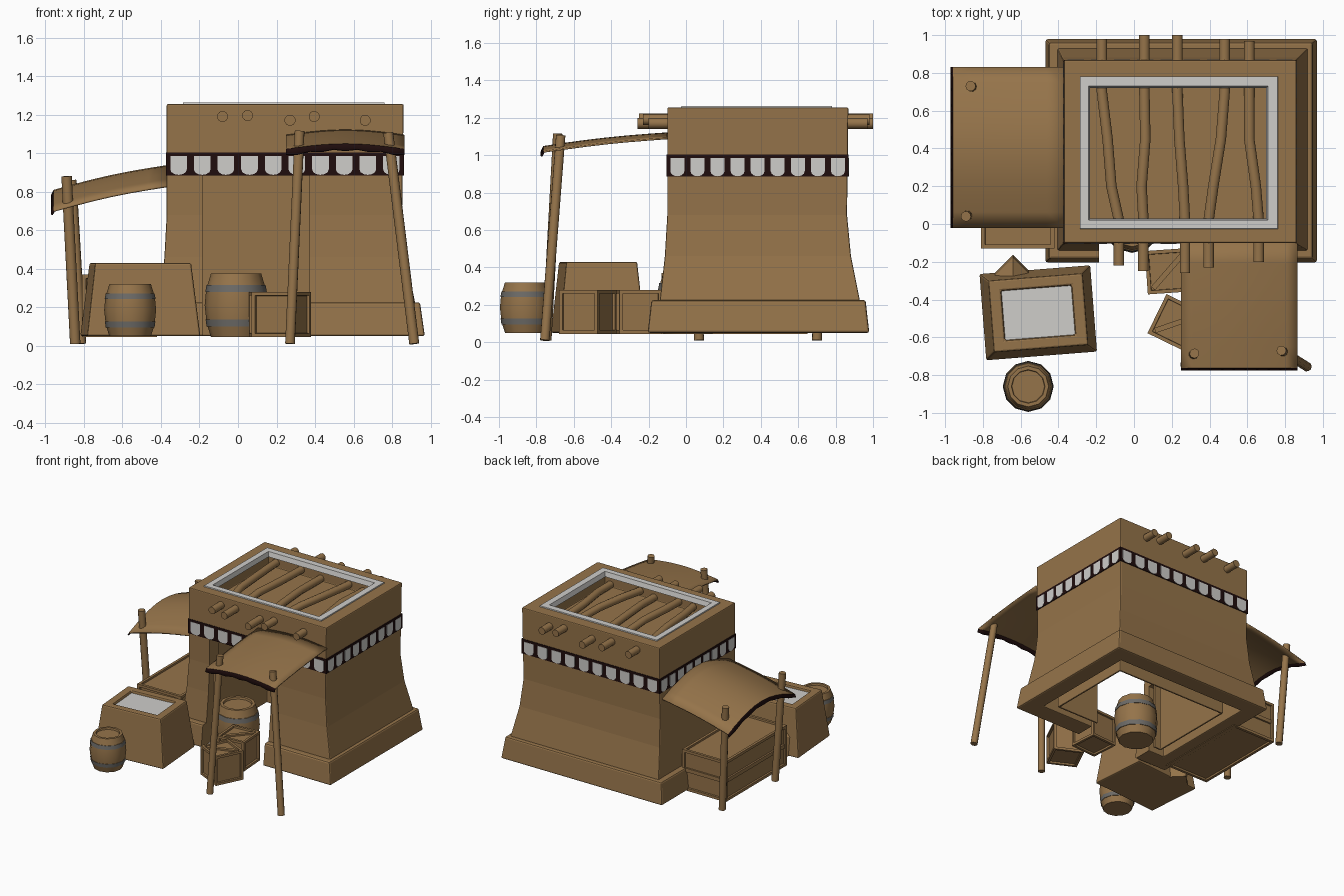
import bpy, bmesh, math
from mathutils import Vector, Matrix

if "Cube" in bpy.data.objects:
    bpy.data.objects.remove(bpy.data.objects["Cube"])


def mat(name, r, g, b):
    m = bpy.data.materials.new(name)
    m.diffuse_color = (r, g, b, 1)
    m.use_nodes = True
    m.node_tree.nodes["Principled BSDF"].inputs["Base Color"].default_value = m.diffuse_color
    return m


CLAY = mat("clay_brown", 0.30, 0.173, 0.068)
WHITE = mat("chalk_white", 0.62, 0.61, 0.59)
DARK = mat("dark_maroon", 0.014, 0.004, 0.004)
GREY = mat("hoop_grey", 0.15, 0.145, 0.135)


def finish(bm, name, mats, smooth=False, bevel=0):
    bmesh.ops.recalc_face_normals(bm, faces=bm.faces)
    me = bpy.data.meshes.new(name)
    bm.to_mesh(me)
    bm.free()
    ob = bpy.data.objects.new(name, me)
    bpy.context.collection.objects.link(ob)
    for m in mats:
        me.materials.append(m)
    if bevel:
        b = ob.modifiers.new("bevel", "BEVEL")
        b.width, b.segments, b.limit_method, b.angle_limit = bevel, 2, "ANGLE", math.radians(40)
    if smooth:
        for o in bpy.context.selected_objects:
            o.select_set(False)
        ob.select_set(True)
        bpy.context.view_layer.objects.active = ob
        bpy.ops.object.shade_smooth_by_angle(angle=math.radians(40))
    return ob


def bridge(bm, loops, closed):
    """Join vertex loops with quads; close into a ring or cap both ends."""
    n = len(loops[0])
    pairs = list(zip(loops, loops[1:])) + ([(loops[-1], loops[0])] if closed else [])
    for a, b in pairs:
        for i in range(n):
            j = (i + 1) % n
            bm.faces.new((a[i], a[j], b[j], b[i]))
    if not closed:
        bm.faces.new(loops[0])
        bm.faces.new(loops[-1])


def loft(name, rings, material=CLAY, closed=False, bevel=0, loc=(0, 0, 0), rot=0):
    """Rectangular rings (x0, x1, y0, y1, z) bridged in order."""
    bm = bmesh.new()
    loops = [[bm.verts.new(p) for p in ((a, c, z), (b, c, z), (b, d, z), (a, d, z))]
             for a, b, c, d, z in rings]
    bridge(bm, loops, closed)
    bm.transform(Matrix.Translation(loc) @ Matrix.Rotation(math.radians(rot), 4, "Z"))
    return finish(bm, name, [material], bevel=bevel)


def box(name, x0, x1, y0, y1, z0, z1, **k):
    return loft(name, [(x0, x1, y0, y1, z0), (x0, x1, y0, y1, z1)], **k)


def tube(name, pts, r):
    bm = bmesh.new()
    pts = [Vector(p) for p in pts]
    loops = []
    for i, p in enumerate(pts):
        d = pts[min(i + 1, len(pts) - 1)] - pts[max(i - 1, 0)]
        m = Matrix.Translation(p) @ d.to_track_quat("Z", "X").to_matrix().to_4x4()
        loops.append([bm.verts.new(m @ Vector((r * math.cos(t * math.pi / 5), r * math.sin(t * math.pi / 5), 0)))
                      for t in range(10)])
    bridge(bm, loops, False)
    return finish(bm, name, [CLAY], smooth=True)


def barrel(name, x, y, z0, r, h):
    prof = [(0.80, 0), (0.91, 0.17), (0.94, 0.17), (0.97, 0.28), (0.95, 0.28), (1, 0.5), (0.96, 0.71),
            (0.98, 0.71), (0.94, 0.82), (0.91, 0.82), (0.80, 1), (0.66, 1), (0.64, 0.95)]
    bm = bmesh.new()
    loops = [[bm.verts.new((x + r * a * math.cos(t * math.pi / 6), y + r * a * math.sin(t * math.pi / 6), z0 + h * b))
              for t in range(12)] for a, b in prof]
    bridge(bm, loops, False)
    for f in bm.faces:
        c = (f.calc_center_median().z - z0) / h
        if len(f.verts) == 4 and (0.2 < c < 0.25 or 0.73 < c < 0.79):
            f.material_index = 1
    return finish(bm, name, [CLAY, GREY], smooth=True)


def crate(name, x, y, z, sx, sy, sz, rot, frame):
    """Box with a raised frame and a sunken panel on every side."""
    bm = bmesh.new()
    bmesh.ops.create_cube(bm, size=1)
    bmesh.ops.scale(bm, vec=(sx, sy, sz), verts=bm.verts)
    bmesh.ops.recalc_face_normals(bm, faces=bm.faces)
    sides = bm.faces[:]
    bmesh.ops.inset_individual(bm, faces=sides, thickness=frame, depth=0)
    bmesh.ops.inset_individual(bm, faces=sides, thickness=0.002, depth=-0.014)
    bm.transform(Matrix.Translation((x, y, z + sz / 2)) @ Matrix.Rotation(math.radians(rot), 4, "Z"))
    return finish(bm, name, [CLAY])


def awning(name, origin, along, out, z_wall, z_out, arch, bump, drop):
    """Arched cloth from the wall outwards, last row hanging down as a dark fringe."""
    bm = bmesh.new()
    o, a, d = Vector(origin), Vector(along), Vector(out)
    nu, nv = 10, 6
    rows = []
    for j in range(nv + 2):
        v = min(j / nv, 1)
        row = []
        for i in range(nu + 1):
            u = i / nu
            p = o + a * u + d * v
            p.z = z_wall + (z_out - z_wall) * v + arch * math.sin(math.pi * u) + bump * math.sin(math.pi * v)
            if j > nv:
                p += d.normalized() * .012
                p.z -= drop * (1 if i % 2 else 0.75)
            row.append(bm.verts.new(p))
        rows.append(row)
    for j in range(nv + 1):
        for i in range(nu):
            f = bm.faces.new((rows[j][i], rows[j][i + 1], rows[j + 1][i + 1], rows[j + 1][i]))
            f.material_index = 1 if j == nv else 0
    ob = finish(bm, name, [CLAY, DARK], smooth=True)
    s = ob.modifiers.new("thickness", "SOLIDIFY")
    s.thickness, s.offset = 0.01, 0
    return ob


# Hollow tapered house: inner room, gap under the wall, outer wall, roof pit
house = loft("house_walls", [
    (-.24, .72, .02, .70, 1.06), (-.24, .73, .02, .71, .05), (-.255, .745, .005, .725, .05),
    (-.255, .745, .005, .725, .6), (-.33, .83, -.05, .84, .6), (-.33, .83, -.05, .84, .05),
    (-.43, .93, -.15, .94, .05), (-.405, .92, -.14, .93, .22), (-.382, .873, -.113, .882, .46),
    (-.37, .852, -.10, .861, .68), (-.37, .86, -.10, .868, 1.255),
    (-.24, .71, .02, .73, 1.255), (-.24, .71, .02, .73, 1.15)], bevel=0.018)
plinth = loft("plinth", [
    (-.47, .97, -.205, .98, .05), (-.45, .945, -.185, .96, .225), (-.38, .88, -.10, .90, .225),
    (-.335, .835, -.055, .845, .05)], closed=True, bevel=0.012)
door = box("doorway_cutter", -.185, .37, -.5, .10, -.1, 1.0)
door.hide_render = True
door.display_type = "WIRE"
for ob in (house, plinth):
    m = ob.modifiers.new("doorway", "BOOLEAN")
    m.operation, m.solver, m.object = "DIFFERENCE", "EXACT", door

# White rim around the roof pit
loft("roof_rim", [(-.29, .765, -.03, .785, 1.24), (-.285, .76, -.025, .78, 1.263),
                  (-.24, .71, .02, .73, 1.263), (-.232, .70, .03, .72, 1.225)], WHITE, closed=True)

# Crooked roof beams poking out of front and back
beams = [(-.17, -.13, -.12, -.08, 1.19, .98, -.22), (.055, .07, .04, .05, 1.195, 1.0, -.25),
         (.23, .25, .26, .27, 1.17, 1.0, -.26), (.48, .47, .42, .395, 1.19, .98, -.23),
         (.61, .62, .645, .66, 1.17, .97, -.2)]
for i, (xa, xb, xc, xd, z, yb, yf) in enumerate(beams):
    w = .012
    tube(f"roof_beam_{i + 1}", [(xa, yb, z), (xa, .7, z), (xb - .01, .45, z + w), (xc, .2, z + w), (xd, .02, z),
                                (xd, yf, z)], .029)

# Dark frieze band with white tongues on all four sides
X0, X1, Y0, Y1 = -.37, .858, -.10, .866
e = .003
loft("frieze_band", [(X0 - e, X1 + e, Y0 - e, Y1 + e, .885), (X0 - e, X1 + e, Y0 - e, Y1 + e, 1.003),
                     (X0 + .01, X1 - .01, Y0 + .01, Y1 - .01, 1.003),
                     (X0 + .01, X1 - .01, Y0 + .01, Y1 - .01, .885)], DARK, closed=True)
bm = bmesh.new()
for start, end, count in (((X0, Y0), (X1, Y0), 10), ((X1, Y0), (X1, Y1), 9),
                          ((X1, Y1), (X0, Y1), 10), ((X0, Y1), (X0, Y0), 9)):
    s, t = Vector((*start, 0)), Vector((*end, 0))
    d = (t - s).normalized()
    n = Vector((d.y, -d.x, 0))
    step = (t - s).length / count
    for k in range(count):
        c = s + d * step * (k + .5) + n * (e + .002)
        w = step * .35
        outline = [(-w, .985), (w, .985)] + [
            (w * math.cos(q * math.pi / 6), .915 - .028 * math.sin(q * math.pi / 6)) for q in range(7)]
        front = [bm.verts.new(c + d * u + Vector((0, 0, z))) for u, z in outline]
        back = [bm.verts.new(v.co - n * .004) for v in front]
        bridge(bm, [back, front], False)
finish(bm, "frieze_tongues", [WHITE])

# Cloth awnings on leaning posts
awning("left_awning", (-.365, -.02, 0), (0, .85, 0), (-.59, 0, 0), .828, .70, .105, .012, .028)
awning("front_awning", (.25, -.10, 0), (.615, 0, 0), (0, -.66, 0), 1.09, 1.018, .027, .008, .033)
for name, a, b, r in (("front_post_left", (.27, -.745, .01), (.32, -.685, 1.115), .026),
                      ("front_post_right", (.915, -.755, .01), (.78, -.67, 1.105), .026),
                      ("left_post_front", (-.845, .07, .01), (-.89, .04, .88), .027),
                      ("left_post_back", (-.815, .70, .01), (-.865, .73, .86), .027)):
    tube(name, [a, b], r)

# Tapered stand with white sunken top
loft("stand", [(-.295, .295, -.23, .23, .05), (-.25, .25, -.19, .19, .43), (-.187, .187, -.132, .132, .43),
               (-.187, .187, -.132, .132, .405)], loc=(-.507, -.47, 0), rot=4.5, bevel=0.01)
loft("stand_top_panel", [(-.186, .186, -.131, .131, .404), (-.186, .186, -.131, .131, .411)], WHITE,
     loc=(-.507, -.47, 0), rot=4.5)
# Small pointed sack behind the stand
loft("pointed_sack", [(-.09, .09, -.09, .09, .05), (-.08, .08, -.08, .08, .2), (-.01, .01, -.01, .01, .3)],
     loc=(-.64, -.29, 0), rot=45)

# Barrels
barrel("front_barrel", -.56, -.86, .05, .135, .27)
barrel("doorway_barrel", -.01, .01, .045, .163, .33)

# Crates with diagonal lid boards
for i, (x, y, rot) in enumerate(((.18, -.25, 4), (.225, -.525, -26))):
    crate(f"crate_{i + 1}", x, y, .045, .23, .23, .235, rot, .027)
    box(f"crate_lid_board_{i + 1}", -.12, .12, -.014, .014, .262, .278, loc=(x, y, 0), rot=rot + 45)

# Long chest under the left awning
crate("long_chest", -.615, .26, .045, .39, .78, .325, 0, .03)
box("chest_side_rail", -.81, -.795, -.10, .62, .195, .225)
box("chest_end_rail", -.78, -.45, .635, .65, .195, .225)
